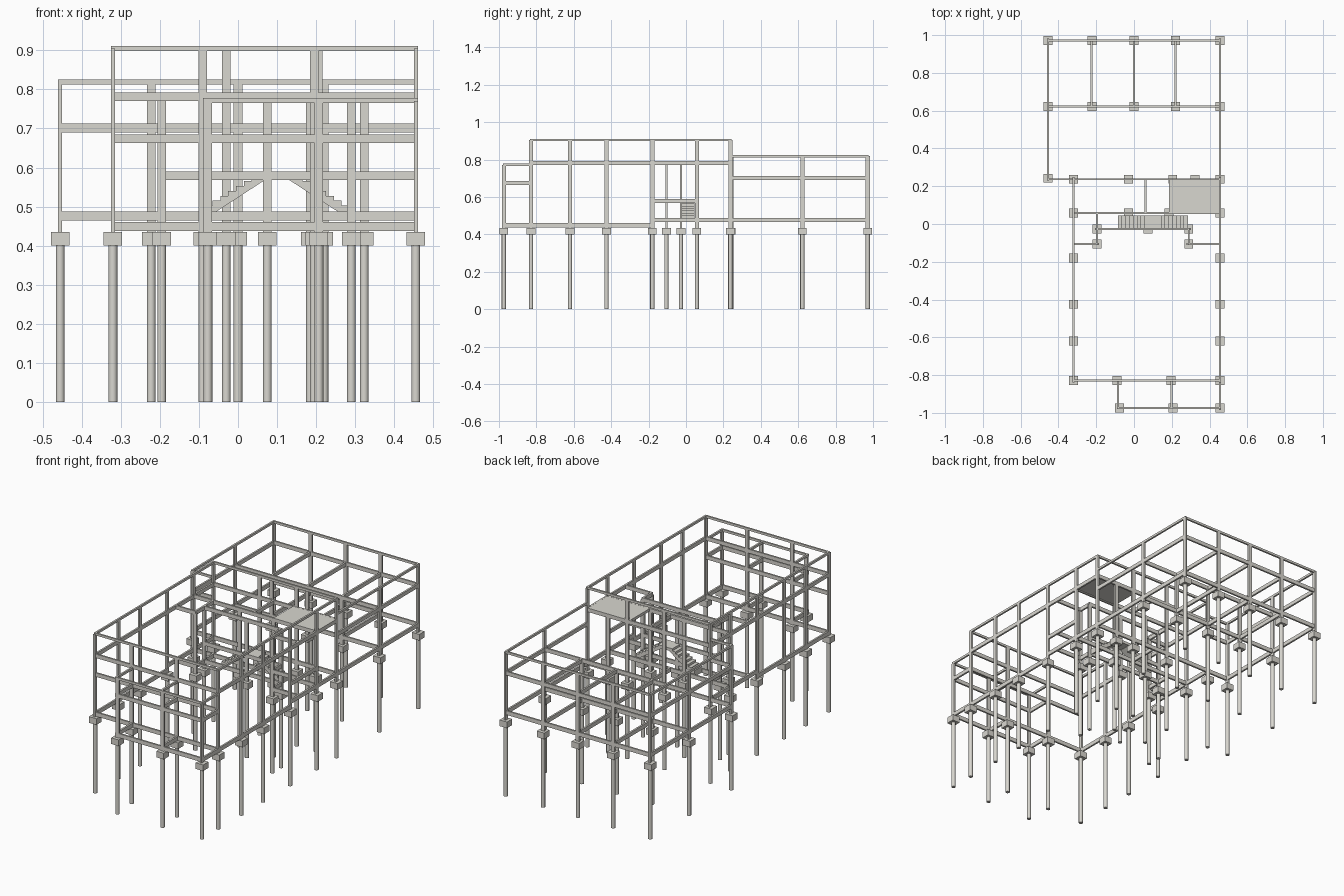
import bpy, bmesh, math
from mathutils import Matrix, Vector

if "Cube" in bpy.data.objects:
    bpy.data.objects.remove(bpy.data.objects["Cube"])

# pale warm concrete
mat = bpy.data.materials.new("concrete")
mat.diffuse_color = (.694, .68, .631, 1)
mat.use_nodes = True
mat.node_tree.nodes["Principled BSDF"].inputs["Base Color"].default_value = mat.diffuse_color


def finish(name, bm, smooth=False):
    me = bpy.data.meshes.new(name)
    bmesh.ops.recalc_face_normals(bm, faces=bm.faces)
    bm.to_mesh(me)
    bm.free()
    me.materials.append(mat)
    ob = bpy.data.objects.new(name, me)
    bpy.context.collection.objects.link(ob)
    if smooth:
        bpy.context.view_layer.objects.active = ob
        ob.select_set(True)
        bpy.ops.object.shade_smooth_by_angle()
        ob.select_set(False)
    return ob


def box(bm, x0, x1, y0, y1, z0, z1):
    c = Vector(((x0 + x1) / 2, (y0 + y1) / 2, (z0 + z1) / 2))
    m = Matrix.Translation(c) @ Matrix.Diagonal((x1 - x0, y1 - y0, z1 - z0, 1))
    bmesh.ops.create_cube(bm, size=1, matrix=m)


T = 0.005  # half thickness of the members
HALL, REAR, LAND, MID, RMID, UP = ((.438, .461), (.465, .488), (.568, .59),
                                   (.663, .685), (.69, .712), (.77, .792))
PTOP, RTOP, TOP = (.765, .778), (.812, .825), (.898, .911)


def beams(name, runs):
    # each run: x0, y0, x1, y1 and the levels it repeats on
    bm = bmesh.new()
    for x0, y0, x1, y1, levels in runs:
        for z0, z1 in levels:
            box(bm, min(x0, x1) - T, max(x0, x1) + T, min(y0, y1) - T, max(y0, y1) + T, z0, z1)
    finish(name, bm)


L, R, W = -.32, .455, -.455
YB, YM, YC, YS, YF, YP = .972, .622, .237, .058, -.828, -.974

# columns: x, y, top height, wide along "x" or "y"
cols = []
for x in (W, R):
    cols += [(x, YB, .82, "y"), (x, YM, .82, "y")]
for x in (-.222, 0, .22):
    cols += [(x, YB, .82, "x"), (x, YM, .70, "x")]
cols += [(W, YC + .005, .82, "y")]
for y in (YC, YS, -.18, -.425, -.62, YF):
    cols += [(L, y, .905, "y"), (R, y, .905, "y")]
cols += [(-.03, YC, .905, "x"), (.205, YC, .905, "x"), (.323, YC, .78, "x")]
cols += [(-.09, YF, .905, "x"), (.195, YF, .905, "x")]
cols += [(-.03, YS, .78, "x"), (.185, YS, .775, "x")]
cols += [(-.195, -.027, .78, "x"), (.075, -.027, .78, "x"), (.29, -.027, .78, "x"),
         (-.195, -.105, .78, "x"), (.29, -.105, .78, "x")]
cols += [(-.077, YP, .77, "x"), (.207, YP, .77, "x"), (R, YP, .77, "y")]

col_bm, cap_bm, pile_bm = bmesh.new(), bmesh.new(), bmesh.new()
for x, y, top, d in cols:
    a, b = (.011, T) if d == "x" else (T, .011)
    box(col_bm, x - a, x + a, y - b, y + b, .43, top)
    box(cap_bm, x - .0235, x + .0235, y - .0235, y + .0235, .40, .435)
    bmesh.ops.create_cone(pile_bm, cap_ends=True, segments=20, radius1=.0112, radius2=.0112,
                          depth=.40, matrix=Matrix.Translation((x, y, .20)))
finish("columns", col_bm)
finish("pile_caps", cap_bm)
finish("piles", pile_bm, True)

# rear wing
all_r = (REAR, RMID, RTOP)
beams("rear_wing_beams", [
    (W, YB, R, YB, all_r), (W, YC, W, YB, all_r), (R, YC, R, YB, all_r),
    (W, YM, R, YM, (REAR, RMID)), (W, YC, L, YC, all_r),
] + [(x, YM, x, YB, (REAR, RMID)) for x in (-.225, 0, .22)])

# main hall
beams("main_hall_beams", [
    (L, YF, R, YF, (HALL, MID, UP, TOP)),
    (L, YC, R, YC, (REAR, UP, TOP)),
    (L, YF, L, YC, (UP, TOP)), (R, YF, R, YC, (UP, TOP)),
    (L, YF, L, -.18, (HALL,)), (R, YF, R, -.18, (HALL,)),
    (L, -.18, L, YC, (REAR,)), (R, -.18, R, YC, (REAR,)),
])

# stair core
beams("stair_core_beams", [
    (L, YS, R, YS, (REAR, UP)), (.06, YS, .06, YC, (REAR, UP)),
    (-.195, -.105, -.195, YS, (REAR, UP)), (.29, -.105, .29, -.027, (REAR, LAND, UP)),
    (L, -.105, -.195, -.105, (REAR, UP)), (.29, -.105, R, -.105, (REAR, LAND, UP)),
    (-.195, -.027, .29, -.027, (REAR, LAND, UP)),
    (R, -.18, R, YS, (LAND,)),
])

# front porch
beams("porch_beams", [(-.085, YP, R, YP, (HALL, MID, PTOP))] +
      [(x, YP, x, YF, (HALL, MID, PTOP)) for x in (-.085, .198, R)])

# floor slab and stair landing
bm = bmesh.new()
box(bm, .185, R, YS, YC, .776, .7915)
finish("upper_slab", bm)
bm = bmesh.new()
box(bm, .074, .126, -.025, .045, .574, .59)
finish("stair_landing", bm)

# two stair flights, mirrored about x = 0.1
for name, sx in (("left_stair_flight", 1), ("right_stair_flight", -1)):
    prof = [(-.085, .468)]
    for i in range(8):
        z = .49 + .0125 * (i + 1)
        prof += [(-.085 + .02 * i, z), (-.065 + .02 * i, z)]
    prof += [(.075, .572)]
    bm = bmesh.new()
    vs = [bm.verts.new((.1 + sx * (x - .1), -.025, z)) for x, z in prof]
    f = bm.faces.new(vs)
    ext = bmesh.ops.extrude_face_region(bm, geom=[f])
    bmesh.ops.translate(bm, vec=(0, .07, 0),
                        verts=[g for g in ext["geom"] if isinstance(g, bmesh.types.BMVert)])
    finish(name, bm)
